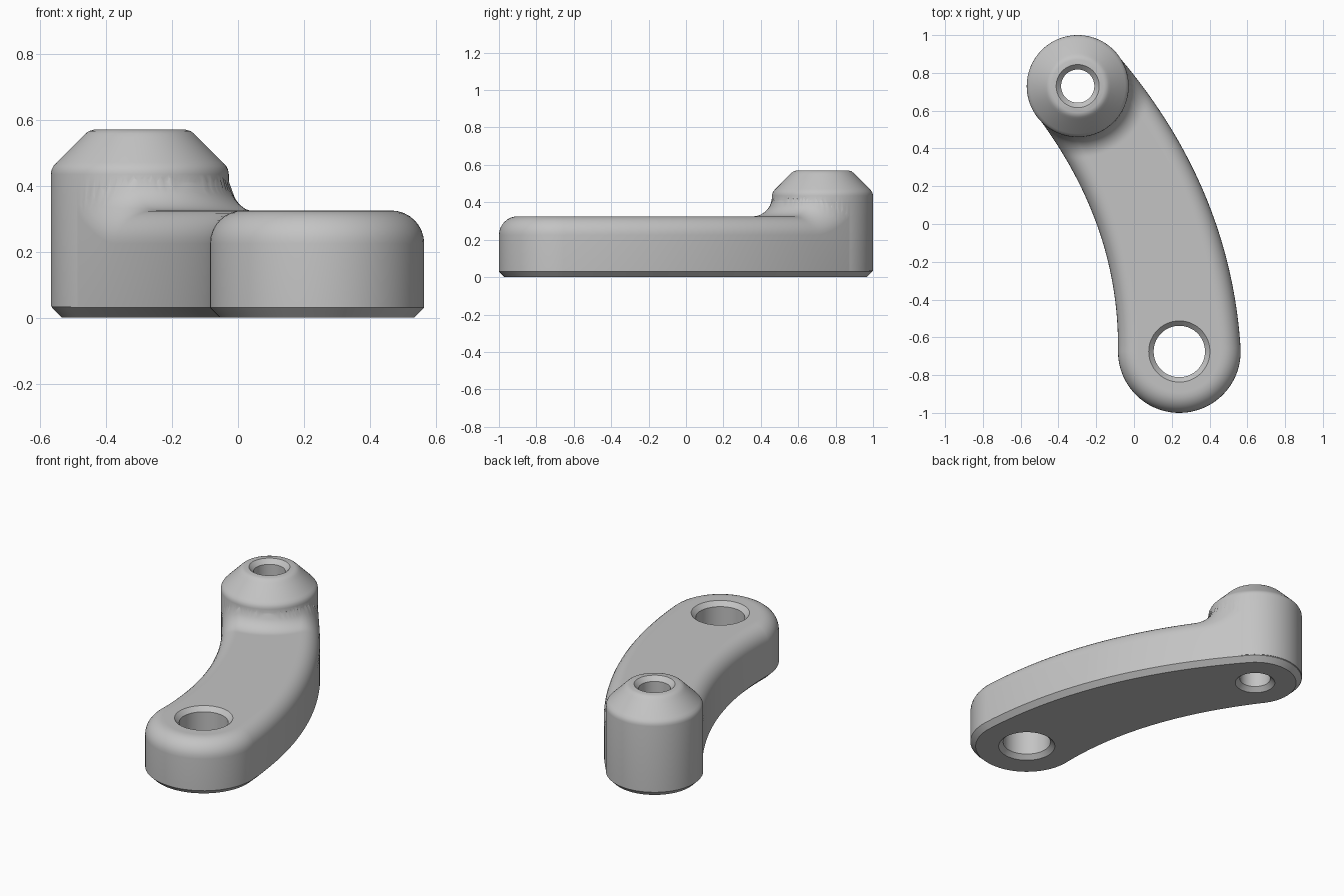
import bpy, bmesh, math
from mathutils import Vector

cube = bpy.data.objects.get("Cube")
if cube:
    bpy.data.objects.remove(cube, do_unlink=True)

grey = bpy.data.materials.new("plain grey")
grey.use_nodes = True
grey.diffuse_color = (0.55, 0.55, 0.55, 1)
grey.node_tree.nodes["Principled BSDF"].inputs["Base Color"].default_value = (0.55, 0.55, 0.55, 1)

BIG, SMALL, BEND = Vector((0.24, -0.675)), Vector((-0.298, 0.73)), Vector((0.22, 0.087))
BIG_R, SMALL_R, BOSS_R = 0.325, 0.267, 0.27
ARM_TOP, BOSS_TOP, ROUND, FILLET, CHAMFER = 0.325, 0.57, 0.1, 0.105, 0.03


def finish(name, bm):
    bmesh.ops.remove_doubles(bm, verts=bm.verts, dist=1e-5)
    bmesh.ops.recalc_face_normals(bm, faces=bm.faces)
    mesh = bpy.data.meshes.new(name)
    bm.to_mesh(mesh)
    bm.free()
    mesh.materials.append(grey)
    obj = bpy.data.objects.new(name, mesh)
    bpy.context.collection.objects.link(obj)
    return obj


def bridge(bm, loops):
    for a, b in zip(loops, loops[1:]):
        for i in range(len(a)):
            j = (i + 1) % len(a)
            bm.faces.new((a[i], a[j], b[j], b[i]))


def lathe(name, centre, profile, steps=96):
    bm = bmesh.new()
    loops = []
    for r, z in profile:
        angles = [2 * math.pi * i / steps for i in range(steps)]
        loops.append([bm.verts.new((centre.x + r * math.cos(a), centre.y + r * math.sin(a), z))
                      for a in angles])
    bridge(bm, loops)
    bm.faces.new(loops[0])
    bm.faces.new(loops[-1])
    return finish(name, bm)


def combine(target, other, operation):
    mod = target.modifiers.new(operation.title(), 'BOOLEAN')
    mod.operation, mod.solver, mod.object = operation, 'EXACT', other
    bpy.context.view_layer.objects.active = target
    bpy.ops.object.modifier_apply(modifier=mod.name)
    bpy.data.objects.remove(other, do_unlink=True)


def spine(t):
    """Point, unit tangent and half width along the bent centre line."""
    p = BIG * (1 - t) ** 2 + BEND * 2 * t * (1 - t) + SMALL * t * t
    d = (BEND - BIG) * (1 - t) + (SMALL - BEND) * t
    return p, d.normalized(), BIG_R + (SMALL_R - BIG_R) * t


def outline(sides=160, cap=36):
    """Centre, outward direction and radius for each point round the arm."""
    rim = []
    for end, sign in ((0, 1), (1, -1)):
        for i in range(sides + 1):
            t = i / sides if end == 0 else 1 - i / sides
            p, d, r = spine(t)
            rim.append((p, Vector((d.y, -d.x)) * sign, r))
        p, d, r = spine(1 - end)
        for i in range(1, cap):
            a = math.pi * i / cap
            rim.append((p, (Vector((d.y, -d.x)) * math.cos(a) + d * math.sin(a)) * sign, r))
    return rim


def rise(p):
    """Concave sweep of the arm's top up to the boss."""
    t = (BOSS_R + FILLET - (p - SMALL).length) / FILLET
    t = min(max(t, 0), 1)
    return FILLET * (1 - math.sqrt(1 - t * t))


# Arm: chamfered foot, straight wall, rounded shoulder, top closed to the spine
rim = outline()
bm = bmesh.new()
loops = []


def add_loop(inset, z, shrink=1.0, raised=True):
    loop = []
    for c, d, r in rim:
        p = c + d * (r - inset) * shrink
        loop.append(bm.verts.new((p.x, p.y, z + (rise(p) if raised else 0))))
    loops.append(loop)


add_loop(CHAMFER, 0, raised=False)
add_loop(0, CHAMFER, raised=False)
for i in range(9):
    a = math.pi / 2 * i / 8
    add_loop(ROUND * (1 - math.cos(a)), ARM_TOP - ROUND + ROUND * math.sin(a))
for i in range(1, 23):
    add_loop(ROUND, ARM_TOP, 1 - i / 22)
bridge(bm, loops)
bm.faces.new(loops[0])
arm = finish("curved_arm", bm)

# Boss: tall round post with a softened cone on top
boss = lathe("boss", SMALL, [
    (0.25, 0.034), (BOSS_R, 0.034), (BOSS_R, 0.435), (0.268, 0.448), (0.262, 0.46),
    (0.252, 0.471), (0.175, 0.548), (0.165, 0.558), (0.154, 0.566), (0.14, BOSS_TOP)])
combine(arm, boss, 'UNION')

# Through holes with bevelled mouths at both ends
for name, centre, r, top in (("large_hole", BIG, 0.136, ARM_TOP), ("small_hole", SMALL, 0.088, BOSS_TOP)):
    bevel, over = 0.026, 0.02
    cutter = lathe(name, centre, [(r + bevel + over, -over), (r, bevel),
                                  (r, top - bevel), (r + bevel + over, top + over)])
    cutter.hide_render = True
    combine(arm, cutter, 'DIFFERENCE')

bpy.ops.object.select_all(action='DESELECT')
arm.select_set(True)
bpy.context.view_layer.objects.active = arm
bpy.ops.object.shade_smooth_by_angle(angle=math.radians(32))
